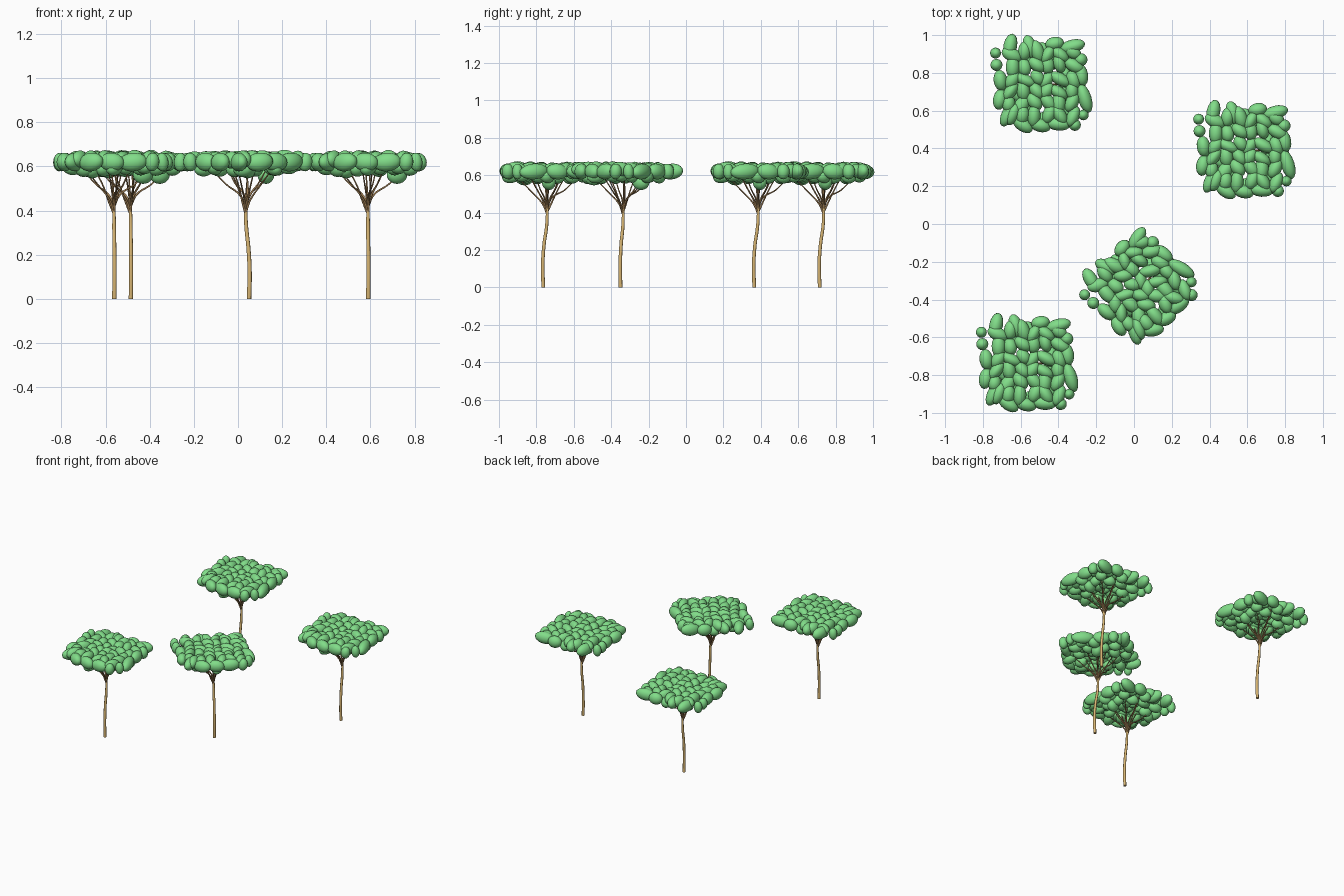
import bpy, bmesh, math, random
from mathutils import Matrix, Vector

if "Cube" in bpy.data.objects:
    bpy.data.objects.remove(bpy.data.objects["Cube"])

random.seed(5)


def material(name, rgb):
    m = bpy.data.materials.new(name)
    m.diffuse_color = (*rgb, 1)
    m.use_nodes = True
    m.node_tree.nodes["Principled BSDF"].inputs["Base Color"].default_value = m.diffuse_color
    return m


leaf_mat = material("leaf_green", (0.22, 0.72, 0.25))
bark_mat = material("bark_tan", (0.68, 0.46, 0.17))
twig_mat = material("twig_brown", (0.40, 0.24, 0.10))


def add_leaf(bm, x, y, z, length, width, height, angle, tilt=0.0):
    mat = (Matrix.Translation((x, y, z))
           @ Matrix.Rotation(math.radians(angle), 4, 'Z')
           @ Matrix.Rotation(math.radians(tilt), 4, 'Y')
           @ Matrix.Diagonal((length, width, height, 1)))
    bmesh.ops.create_uvsphere(bm, u_segments=16, v_segments=10, radius=1, matrix=mat)


def canopy_mesh():
    bm = bmesh.new()
    # rim clumps: x, y, half length, angle (relative to the trunk base)
    rim = [(-.248, .19, .029, 0), (-.243, .127, .032, 0), (-.17, .228, .066, 78),
           (-.065, .222, .066, 108), (.065, .24, .05, 10), (.158, .225, .07, 15),
           (.205, .155, .034, 0), (.206, .074, .06, 100), (.224, -.05, .08, 107),
           (.217, -.138, .028, 0), (.172, -.19, .032, 0), (.085, -.185, .065, 175),
           (-.012, -.192, .058, 165), (-.105, -.188, .062, 145), (-.178, -.13, .076, 62),
           (-.225, -.055, .056, 80), (-.222, .045, .056, 98)]
    for x, y, l, a in rim:
        add_leaf(bm, x, y, 0.62, l, min(l, 0.036), 0.042, a, random.uniform(-8, 8))
    # closely packed flat top
    for i in range(6):
        for j in range(6):
            x = -0.168 + i * 0.066 + random.uniform(-.012, .012)
            y = -0.140 + j * 0.066 + random.uniform(-.012, .012)
            add_leaf(bm, x, y, random.uniform(.622, .634), random.uniform(.045, .062),
                     random.uniform(.031, .037), random.uniform(.036, .043),
                     random.uniform(50, 160), random.uniform(-8, 8))
    # drooping clumps underneath
    for k in range(16):
        a = k * 2 * math.pi / 16
        r = (0.19, 0.13)[k % 2]
        add_leaf(bm, r * math.cos(a), 0.02 + r * math.sin(a), random.uniform(.588, .602),
                 random.uniform(.04, .055), 0.035, 0.036, random.uniform(0, 180),
                 random.uniform(-15, 15))
    add_leaf(bm, .13, .03, .563, .048, .036, .042, 20)
    add_leaf(bm, -.10, -.10, .582, .05, .036, .036, 60)
    for f in bm.faces:
        f.smooth = True
    me = bpy.data.meshes.new("canopy")
    bm.to_mesh(me)
    bm.free()
    me.materials.append(leaf_mat)
    return me


def tube_mesh(name, paths, mat):
    """Each path is a list of (x, y, z, radius)."""
    cu = bpy.data.curves.new(name, 'CURVE')
    cu.dimensions = '3D'
    cu.bevel_depth = 1
    cu.bevel_resolution = 2
    cu.resolution_u = 5
    cu.use_fill_caps = True
    for path in paths:
        sp = cu.splines.new('BEZIER')
        sp.bezier_points.add(len(path) - 1)
        for p, (x, y, z, r) in zip(sp.bezier_points, path):
            p.co = (x, y, z)
            p.radius = r
            p.handle_left_type = p.handle_right_type = 'AUTO'
    tmp = bpy.data.objects.new(name, cu)
    me = bpy.data.meshes.new_from_object(tmp)
    bpy.data.objects.remove(tmp)
    me.name = name
    me.materials.clear()
    me.materials.append(mat)
    for p in me.polygons:
        p.use_smooth = True
    return me


# gently bent trunk
trunk = tube_mesh("trunk", [[(0, 0, 0, .0105), (.001, -.003, .12, .010), (0, .004, .23, .0095),
                             (-.001, .018, .33, .009), (-.002, .022, .44, .007)]], bark_mat)

# branches fanning out like an umbrella
limbs = []
for k in range(10):
    a = k * 2 * math.pi / 10 + random.uniform(-.2, .2)
    r = (0.17, 0.10)[k % 2]
    z0 = random.uniform(.38, .43)
    c, s = math.cos(a), math.sin(a)
    limbs.append([(-.002, .021, z0, .0055), (.025 * c, .022 + .025 * s, z0 + .055, .0045),
                  (.55 * r * c, .022 + .55 * r * s, .52, .0035),
                  (r * c, .022 + r * s, .60, .0025)])
limbs.append([(-.002, .022, .42, .006), (.01, .02, .50, .005), (0, .025, .60, .003)])
branches = tube_mesh("branches", limbs, twig_mat)
canopy = canopy_mesh()

# four trees: x, y, rotation
places = [(-.485, .715, 0), (.59, .365, 0), (-.56, -.763, 0), (.05, -.35, 42)]
for n, (x, y, rot) in enumerate(places, 1):
    for part in (trunk, branches, canopy):
        ob = bpy.data.objects.new(f"{part.name}_{n}", part)
        ob.location = (x, y, 0)
        ob.rotation_euler.z = math.radians(rot)
        bpy.context.collection.objects.link(ob)
